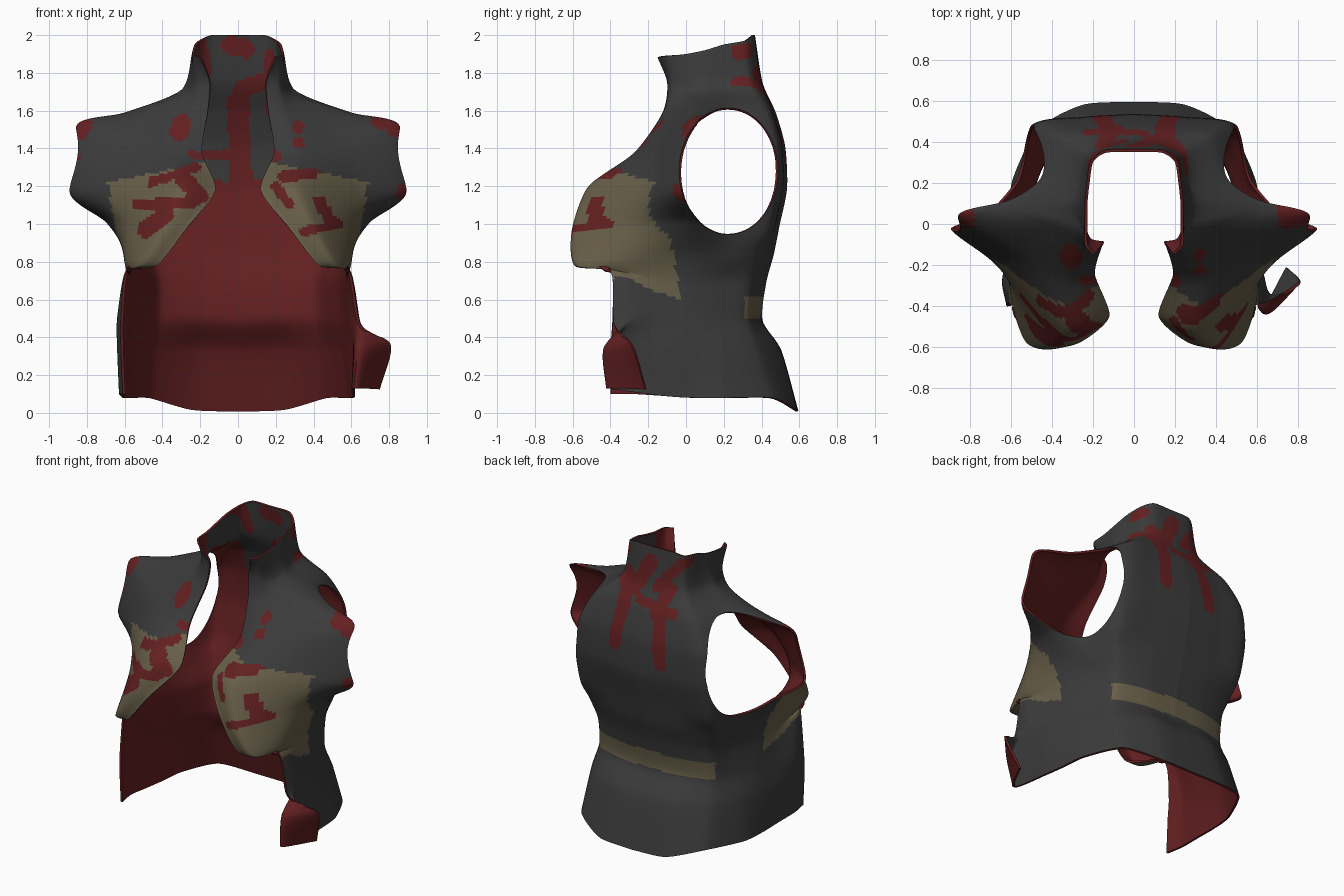
import bpy, bmesh
from mathutils import Vector

cube = bpy.data.objects.get("Cube")
if cube:
    bpy.data.objects.remove(cube, do_unlink=True)


def make_material(name, rgb):
    mat = bpy.data.materials.new(name)
    mat.use_nodes = True
    mat.diffuse_color = (*rgb, 1)
    mat.node_tree.nodes["Principled BSDF"].inputs["Base Color"].default_value = (*rgb, 1)
    return mat


MATERIALS = [make_material("charcoal_cloth", (.043, .043, .043)),
             make_material("khaki_panel", (.135, .112, .065)),
             make_material("dark_red", (.125, .014, .015))]
CHARCOAL, KHAKI, RED = range(3)

# Guide lines of one half, each running from hem to collar
front_edge = [(.61, -.4, .1), (.62, -.4, .34), (.62, -.39, .5), (.59, -.4, .75), (.43, -.59, .78),
              (.27, -.58, .98), (.12, -.45, 1.18), (.19, -.25, 1.38), (.16, -.12, 1.6),
              (.15, -.1, 1.75), (.2, -.15, 1.88)]
chest = [(.63, -.28, .1), (.64, -.28, .34), (.64, -.28, .5), (.6, -.34, .74), (.53, -.57, .78),
         (.42, -.59, .97), (.32, -.51, 1.2), (.33, -.27, 1.38), (.25, -.11, 1.6),
         (.22, -.08, 1.74), (.24, -.1, 1.89)]
chest_side = [(.62, -.12, .09), (.62, -.12, .34), (.6, -.12, .5), (.58, -.18, .7), (.6, -.35, .8),
              (.6, -.3, 1), (.64, -.21, 1.2), (.56, -.14, 1.42), (.38, -.01, 1.63),
              (.27, .02, 1.71), (.24, 0, 1.9)]
shoulder_wing = [(.61, .05, .08), (.59, .05, .34), (.56, .05, .5), (.55, .02, .7), (.59, 0, .85),
                 (.7, .03, 1.01), (.9, 0, 1.17), (.86, .05, 1.52), (.6, .08, 1.59),
                 (.3, .1, 1.71), (.24, .1, 1.92)]
side = [(.59, .22, .08), (.55, .2, .34), (.5, .2, .5), (.49, .2, .7), (.53, .22, .82),
        (.57, .22, .95), (.62, .22, 1.2), (.6, .22, 1.45), (.45, .22, 1.62),
        (.27, .2, 1.73), (.23, .2, 1.95)]
back_side = [(.47, .46, .08), (.45, .38, .34), (.42, .33, .5), (.42, .35, .7), (.46, .39, .85),
             (.49, .44, .97), (.5, .48, 1.2), (.47, .48, 1.42), (.38, .43, 1.6),
             (.24, .34, 1.75), (.21, .31, 1.97)]
back = [(.25, .58, .02), (.23, .49, .34), (.22, .39, .5), (.22, .41, .7), (.24, .45, .85),
        (.25, .48, 1), (.25, .52, 1.2), (.25, .51, 1.42), (.2, .46, 1.6),
        (.14, .39, 1.76), (.14, .36, 2)]
back_centre = [(0, y + .015, z - .01) for x, y, z in back[:-1]] + [(0, .365, 2)]
GUIDES = [front_edge, chest, chest_side, shoulder_wing, side, back_side, back, back_centre]
STEPS = 14
TENSION = .38
HOLE_Y, HOLE_Z, HOLE_W, HOLE_H = .225, 1.28, .262, .335


def spline(points):
    """Fairly tight line through the points, STEPS pieces per span."""
    p = [Vector(q) for q in points]
    p = [2 * p[0] - p[1]] + p + [2 * p[-1] - p[-2]]
    line = []
    for a, b, c, d in zip(p, p[1:], p[2:], p[3:]):
        for k in range(STEPS):
            t = k / STEPS
            bend = (c - a) * t * (1 - t) ** 2 - (d - b) * t * t * (1 - t)
            line.append(b + (c - b) * t * t * (3 - 2 * t) + bend * TENSION)
    return line + [p[-2]]


def hole_radius(v):
    return (((v.co.y - HOLE_Y) / HOLE_W) ** 2 + ((v.co.z - HOLE_Z) / HOLE_H) ** 2) ** .5


def add_half(bm, guides, sign):
    columns = [spline(g) for g in guides]
    rows = [spline(r) for r in zip(*columns)]
    grid = [[bm.verts.new((sign * p.x, p.y, p.z)) for p in row] for row in rows]
    edge_verts = set()
    for low, high in zip(grid, grid[1:]):
        for j in range(len(low) - 1):
            quad = [low[j], low[j + 1], high[j + 1], high[j]]
            inside = [v for v in quad if hole_radius(v) < 1]
            if len(inside) < 4:
                bm.faces.new(quad if sign > 0 else quad[::-1])
                edge_verts.update(inside)
    # Slide the armhole edge along the cloth onto a clean oval
    moved = {}
    for v in edge_verts:
        r = hole_radius(v)
        targets = []
        for n in {n for f in v.link_faces for n in f.verts}:
            if hole_radius(n) >= 1:
                targets.append(v.co.lerp(n.co, (1 - r) / (hole_radius(n) - r)))
        moved[v] = min(targets, key=lambda q: (q - v.co).length)
    for v, q in moved.items():
        v.co = q


# Paint strokes as x, z, x, z, radius
FRONT_STROKES = [(-.46, 1.22, -.22, 1.3, .025), (-.3, 1.25, -.2, 1.15, .045), (-.53, 1.1, -.22, 1.12, .03),
                 (-.49, .97, -.38, 1.05, .045), (-.31, 1.49, -.3, 1.53, .05), (-.25, 1.37, -.2, 1.36, .02),
                 (.4, 1.27, .24, 1.25, .03), (.2, 1.2, .27, 1.1, .025), (.35, .96, .53, 1, .025),
                 (.43, 1.12, .5, 1, .03), (.32, 1.52, .32, 1.51, .03), (.31, 1.43, .33, 1.43, .025),
                 (.74, 1.56, .86, 1.5, .045), (.88, 1.17, .88, 1.14, .04), (-.82, 1.53, -.84, 1.5, .05),
                 (-.87, 1.38, -.87, 1.36, .03), (.19, 1.37, .2, 1.36, .03)]
BACK_STROKES = [(.16, 1.78, .15, 1.6, .05), (.15, 1.6, .18, 1.35, .045), (-.15, 1.75, -.1, 1.6, .045),
                (-.13, 1.58, -.17, 1.3, .045), (0, 1.9, .1, 1.72, .05), (-.2, 1.92, -.06, 1.75, .035),
                (.2, 1.93, .22, 1.9, .03), (.24, 1.75, .2, 1.72, .03), (-.22, 1.62, .05, 1.66, .03)]
LINING_STROKES = [(.02, 1.2, 0, 1.65, .06), (.02, 1.72, .14, 1.76, .045), (-.04, 1.95, .04, 1.93, .05),
                  (-.2, 1.37, -.05, 1.37, .025), (.17, 1.9, .17, 1.6, .025), (-.2, 1.95, -.17, 1.8, .03)]


def painted(p, strokes):
    q = Vector((p.x, p.z))
    for x1, z1, x2, z2, radius in strokes:
        a, d = Vector((x1, z1)), Vector((x2 - x1, z2 - z1))
        t = max(0, min(1, (q - a).dot(d) / max(d.dot(d), 1e-6)))
        if (q - a - d * t).length < radius:
            return True
    return False


def outer_colour(p):
    if painted(p, FRONT_STROKES if p.y < .24 else BACK_STROKES):
        return RED
    chest_panel = (p.z < 1.36 - .2 * abs(p.x) and p.y < -.15 + (1.22 - p.z) * .21
                   and p.z > .6 - (p.y + .02) * .3 and abs(p.x) < .69 - (1.22 - p.z) * .17)
    belt = p.y > .31 and .5 < p.z < .62
    return KHAKI if chest_panel or belt else CHARCOAL


def lining_colour(p):
    upper_back = p.z > 1.2 + abs(p.x) * .3 and abs(p.x) < .27 and p.y > 0
    return CHARCOAL if upper_back and not painted(p, LINING_STROKES) else RED


def finish(name, bm, angle):
    mesh = bpy.data.meshes.new(name)
    bm.to_mesh(mesh)
    for mat in MATERIALS:
        mesh.materials.append(mat)
    obj = bpy.data.objects.new(name, mesh)
    bpy.context.collection.objects.link(obj)
    bpy.ops.object.select_all(action='DESELECT')
    obj.select_set(True)
    bpy.context.view_layer.objects.active = obj
    bpy.ops.object.shade_smooth_by_angle(angle=angle)


# Left half has its lower front corner folded outward
left_edge = [(.74, -.21, .13), (.8, -.28, .36), (.65, -.38, .47)] + front_edge[3:]
left_chest = [(.62, -.41, .13), (.64, -.42, .34)] + chest[2:]
shell = bmesh.new()
add_half(shell, [left_edge, left_chest] + GUIDES[2:], 1)
add_half(shell, GUIDES, -1)
bmesh.ops.delete(shell, geom=[v for v in shell.verts if not v.link_faces], context='VERTS')
bmesh.ops.remove_doubles(shell, verts=[v for v in shell.verts if abs(v.co.x) < 1e-4], dist=1e-4)
shell.normal_update()
for f in shell.faces:
    f.material_index = outer_colour(f.calc_center_median())

# Lining: offset inner skin plus a rim along every open edge
lining = bmesh.new()
inner = {v: lining.verts.new(v.co - v.normal * .014) for v in shell.verts}
for f in shell.faces:
    new = lining.faces.new([inner[v] for v in reversed(f.verts)])
    new.material_index = lining_colour(f.calc_center_median())
rim = {v: lining.verts.new(v.co) for v in shell.verts if v.is_boundary}
for e in shell.edges:
    if e.is_boundary:
        loop = e.link_loops[0]
        a, b = loop.vert, loop.link_loop_next.vert
        lining.faces.new([rim[b], rim[a], inner[a], inner[b]]).material_index = RED

finish("vest_outer_shell", shell, .7)
finish("vest_lining", lining, .7)
shell.free()
lining.free()
